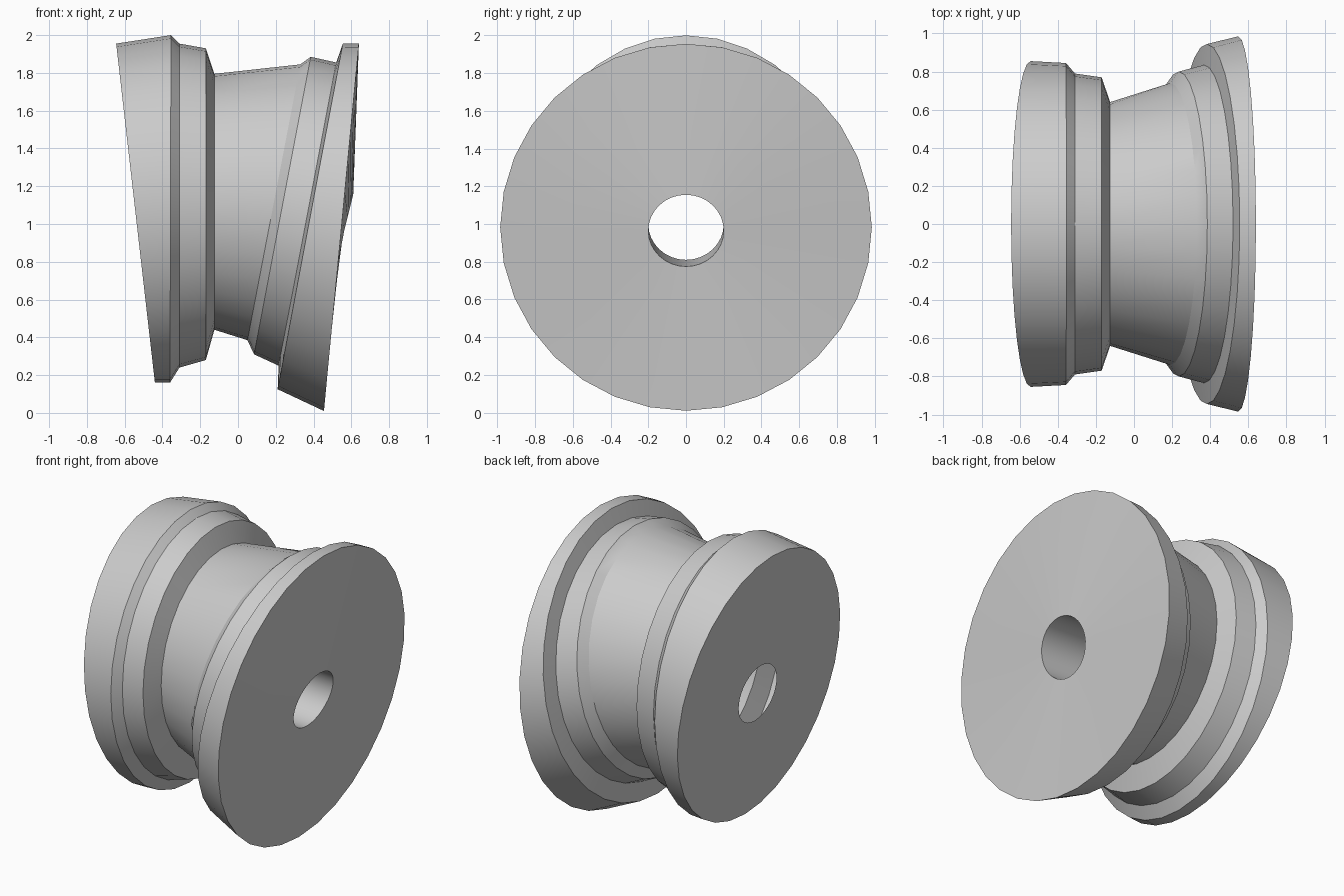
import bpy
import bmesh
import math

SIDES = 32

default = bpy.data.objects.get("Cube")
if default:
    bpy.data.objects.remove(default, do_unlink=True)

grey = bpy.data.materials.new("light grey")
grey.use_nodes = True
colour = (0.6, 0.6, 0.6, 1)
grey.diffuse_color = colour
grey.node_tree.nodes["Principled BSDF"].inputs["Base Color"].default_value = colour

# Tilted oval sections: top x, top z, bottom x, bottom z, half width in y
LEFT_HOLE = (-0.555, 1.19, -0.513, 0.81, 0.2)
LEFT_FLANGE = [
    (-0.645, 1.955, -0.44, 0.16, 0.855),
    (-0.355, 2.0, -0.36, 0.16, 0.845),
    (-0.31, 1.955, -0.31, 0.24, 0.79),
    (-0.17, 1.93, -0.17, 0.28, 0.77),
]
BARREL = [
    (-0.125, 1.795, -0.125, 0.44, 0.64),
    (0.33, 1.845, 0.05, 0.385, 0.74),
    (0.385, 1.885, 0.085, 0.31, 0.80),
    (0.52, 1.855, 0.215, 0.25, 0.835),
]
RIGHT_FLANGE = [
    (0.555, 1.955, 0.21, 0.125, 0.945),
    (0.64, 1.955, 0.455, 0.01, 0.985),
]
RIGHT_HOLE = (0.61, 1.155, 0.515, 0.775, 0.2)
BORE_END = (-0.12, 1.19, -0.12, 0.81, 0.2)


def add_section(bm, section):
    top_x, top_z, low_x, low_z, half_width = section
    ring = []
    for i in range(SIDES):
        angle = math.tau * i / SIDES
        t = (1 - math.cos(angle)) / 2
        ring.append(bm.verts.new((top_x + (low_x - top_x) * t,
                                  half_width * math.sin(angle),
                                  top_z + (low_z - top_z) * t)))
    return ring


def loft(name, sections):
    """Skin a run of sections; faces look outward when the run goes along +x."""
    bm = bmesh.new()
    rings = [add_section(bm, s) for s in sections]
    for a, b in zip(rings, rings[1:]):
        for i in range(SIDES):
            j = (i + 1) % SIDES
            bm.faces.new((a[i], a[j], b[j], b[i]))
    bm.normal_update()
    mesh = bpy.data.meshes.new(name)
    bm.to_mesh(mesh)
    bm.free()
    mesh.materials.append(grey)
    obj = bpy.data.objects.new(name, mesh)
    bpy.context.collection.objects.link(obj)
    bpy.ops.object.select_all(action="DESELECT")
    obj.select_set(True)
    bpy.context.view_layer.objects.active = obj
    bpy.ops.object.shade_smooth_by_angle(angle=math.radians(30))
    return obj


# Spool body from end face to end face, with the bore opening inward
loft("spool_body", [LEFT_HOLE] + LEFT_FLANGE + BARREL + RIGHT_FLANGE
     + [RIGHT_HOLE, BORE_END])
